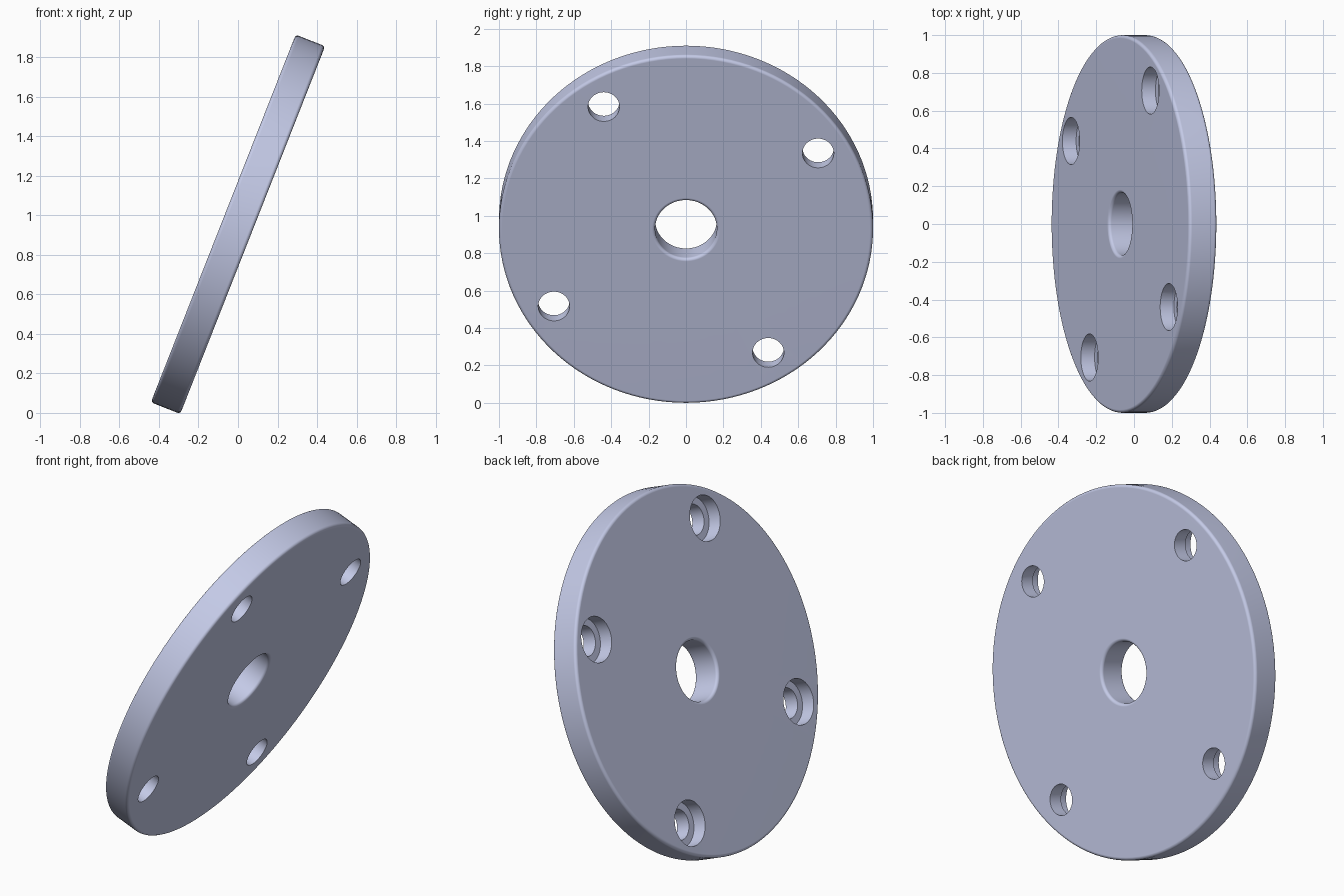
import bpy, bmesh
from math import sin, cos, pi, radians
from mathutils import Matrix

cube = bpy.data.objects.get("Cube")
if cube:
    bpy.data.objects.remove(cube)

RADIUS, HALF, ROUND = 1.0, 0.08, 0.017   # disc radius, half thickness, edge rounding
BORE = 0.165                             # centre hole
BOLT_CIRCLE, BOLT_ANGLE = 0.832, -31.9   # bolt hole layout
BOLT_R, SINK_R, SINK_FLOOR = 0.084, 0.125, 0.002
LEAN = radians(21.5)

metal = bpy.data.materials.new("blue grey metal")
colour = (0.58, 0.62, 0.84, 1)
metal.diffuse_color = colour
metal.use_nodes = True
metal.node_tree.nodes["Principled BSDF"].inputs["Base Color"].default_value = colour


def arc(r, z, start, steps=5):
    """Quarter round in the profile plane."""
    angles = [radians(start + 90 * i / steps) for i in range(steps + 1)]
    return [(r + ROUND * cos(a), z + ROUND * sin(a)) for a in angles]


def lathe(name, profile, segments):
    """Turn a closed (radius, height) profile around the z axis."""
    bm = bmesh.new()
    rings = []
    for i in range(segments):
        a = 2 * pi * i / segments
        rings.append([bm.verts.new((r * cos(a), r * sin(a), z)) for r, z in profile])
    n = len(profile)
    for i in range(segments):
        p, q = rings[i], rings[(i + 1) % segments]
        for j in range(n):
            k = (j + 1) % n
            if profile[j][0] + profile[k][0] > 0:
                bm.faces.new((p[j], q[j], q[k], p[k]))
    bmesh.ops.remove_doubles(bm, verts=bm.verts, dist=1e-5)
    bmesh.ops.recalc_face_normals(bm, faces=bm.faces)
    mesh = bpy.data.meshes.new(name)
    bm.to_mesh(mesh)
    bm.free()
    obj = bpy.data.objects.new(name, mesh)
    bpy.context.collection.objects.link(obj)
    mesh.materials.append(metal)
    return obj


# Disc with rounded outer rim and rounded centre hole
outer, inner, top = RADIUS - ROUND, BORE + ROUND, HALF - ROUND
disc = lathe("flange_disc",
             arc(outer, -top, -90) + arc(outer, top, 0)
             + arc(inner, top, 90) + arc(inner, -top, 180), 128)

# Four counterbored bolt holes
bolt_profile = [(0, -0.2), (BOLT_R, -0.2), (BOLT_R, SINK_FLOOR),
                (SINK_R, SINK_FLOOR), (SINK_R, 0.2), (0, 0.2)]
bpy.context.view_layer.objects.active = disc
disc.select_set(True)
for i in range(4):
    cutter = lathe("bolt_hole_cutter", bolt_profile, 48)
    cutter.hide_render = True
    a = radians(BOLT_ANGLE) + i * pi / 2
    cutter.data.transform(Matrix.Translation((BOLT_CIRCLE * cos(a), BOLT_CIRCLE * sin(a), 0)))
    cut = disc.modifiers.new("bolt hole", 'BOOLEAN')
    cut.operation, cut.solver, cut.object = 'DIFFERENCE', 'EXACT', cutter
    bpy.ops.object.modifier_apply(modifier=cut.name)
    bpy.data.objects.remove(cutter)

# Lean the disc and rest it on the ground
disc.data.transform(Matrix.Rotation(LEAN - pi / 2, 4, 'Y'))
lowest = min(v.co.z for v in disc.data.vertices)
disc.data.transform(Matrix.Translation((0, 0, -lowest)))

# Smooth round walls, flat faces
bpy.ops.object.shade_smooth_by_angle(angle=radians(30))
weighted = disc.modifiers.new("flat faces", 'WEIGHTED_NORMAL')
weighted.keep_sharp = True
